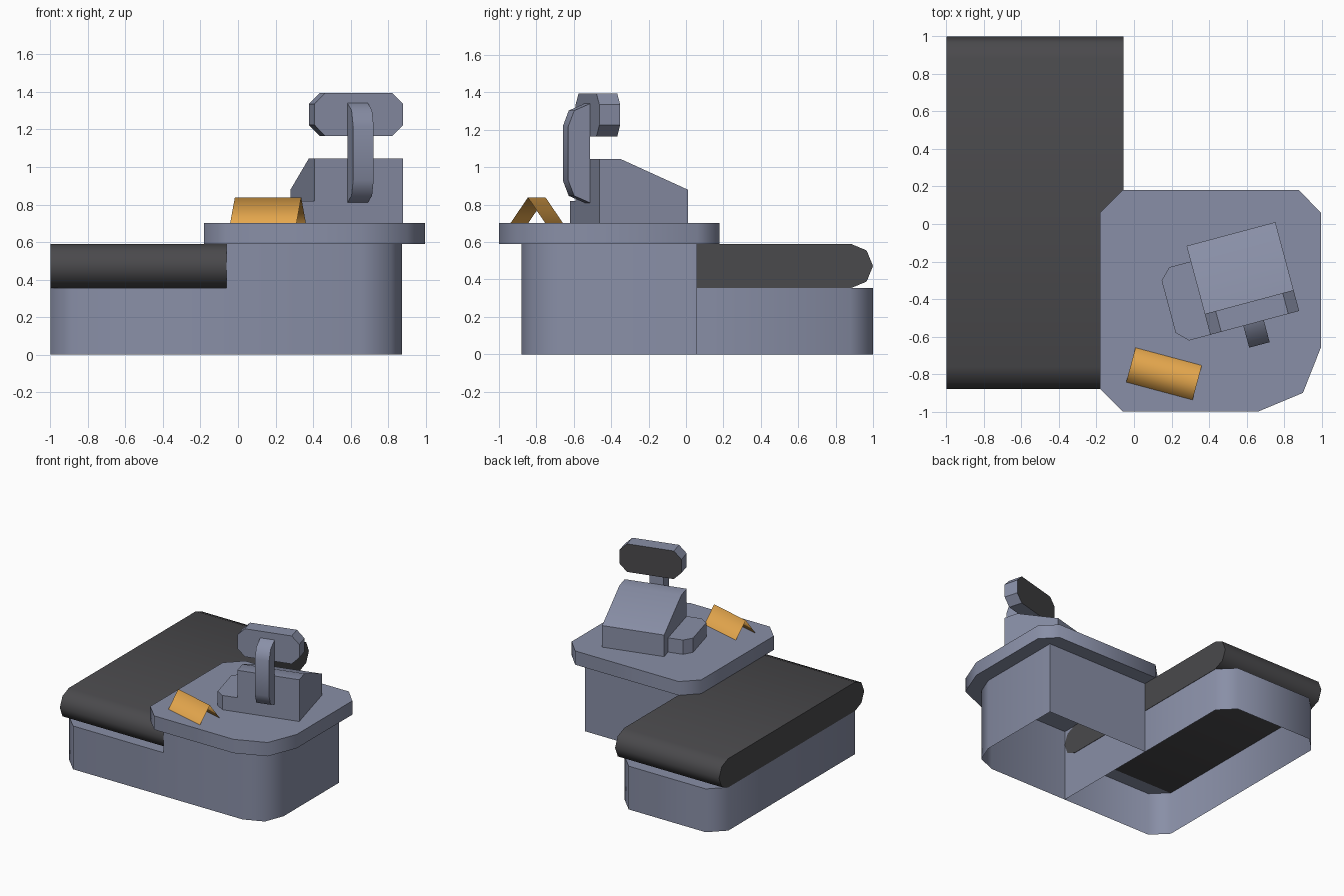
import bpy, bmesh, math

if "Cube" in bpy.data.objects:
    bpy.data.objects.remove(bpy.data.objects["Cube"])


def material(name, rgb):
    m = bpy.data.materials.new(name)
    m.diffuse_color = (*rgb, 1)
    m.use_nodes = True
    m.node_tree.nodes["Principled BSDF"].inputs["Base Color"].default_value = m.diffuse_color
    return m


GREY = material("blue_grey_metal", (0.25, 0.275, 0.385))
DARK = material("charcoal_rubber", (0.068, 0.067, 0.072))
ORANGE = material("orange_card", (0.79, 0.39, 0.075))


def finish(name, bm, mats, smooth=None, loc=(0, 0, 0), turn=0):
    me = bpy.data.meshes.new(name)
    bm.to_mesh(me)
    bm.free()
    ob = bpy.data.objects.new(name, me)
    bpy.context.collection.objects.link(ob)
    for m in mats:
        me.materials.append(m)
    ob.location = loc
    ob.rotation_euler.z = math.radians(turn)
    if smooth:
        bpy.ops.object.select_all(action='DESELECT')
        ob.select_set(True)
        bpy.context.view_layer.objects.active = ob
        bpy.ops.object.shade_smooth_by_angle(angle=math.radians(smooth))
    return ob


def prism(name, pts, lo, hi, axis, mats, smooth=None, loc=(0, 0, 0), turn=0):
    """Closed solid: a 2D outline extruded along one axis."""
    place = {'x': lambda a, b, t: (t, a, b),
             'y': lambda a, b, t: (a, t, b),
             'z': lambda a, b, t: (a, b, t)}[axis]
    bm = bmesh.new()
    rings = [[bm.verts.new(place(a, b, t)) for a, b in pts] for t in (lo, hi)]
    for r in rings:
        bm.faces.new(r)
    for i in range(len(pts)):
        j = (i + 1) % len(pts)
        bm.faces.new((rings[0][i], rings[0][j], rings[1][j], rings[1][i]))
    bmesh.ops.recalc_face_normals(bm, faces=bm.faces)
    return finish(name, bm, mats, smooth, loc, turn)


def tub(name, pts, height, skip=(), lid=True):
    """Open-bottomed thin shell from a counter-clockwise outline."""
    bm = bmesh.new()
    low = [bm.verts.new((x, y, 0)) for x, y in pts]
    top = [bm.verts.new((x, y, height)) for x, y in pts]
    for i in range(len(pts)):
        j = (i + 1) % len(pts)
        if i not in skip:
            bm.faces.new((low[i], low[j], top[j], top[i]))
    if lid:
        bm.faces.new(top)
    return finish(name, bm, [GREY], 50)


# Hollow bases: low one under the belt, tall one under the counter
tub("belt_base", [(-.06, -.88), (-.06, .06), (-.06, .88), (-.18, 1), (-.88, 1),
                  (-1, .88), (-1, -.76), (-.88, -.88)], .355, skip=(0,))
tub("counter_base", [(-.06, -.88), (.66, -.88), (.815, -.815), (.875, -.66),
                     (.875, .06), (-.06, .06)], .59, lid=False)

# Conveyor belt with rounded ends
R, ZC = .118, .472
belt = []
for yc, start in ((1 - R, -90), (-.88 + R, 90)):
    for k in range(5):
        a = math.radians(start + 45 * k)
        belt.append((yc + R * math.cos(a), ZC + R * math.sin(a)))
prism("conveyor_belt", belt, -1, -.057, 'x', [DARK], 50)

# Counter top with cut corners
prism("counter_top", [(-.06, -1), (.66, -1), (.9, -.9), (.995, -.66), (.995, .06),
                      (.88, .18), (-.06, .18), (-.18, .06), (-.18, -.88)],
      .59, .703, 'z', [GREY], 50)

# Cash register, turned on the counter
REG = dict(loc=(.58, -.29, 0), turn=15)
H = .245
prism("register_body", [(-H, .703), (H, .703), (H, .88), (-.13, 1.045), (-H, 1.045)],
      -H, H, 'x', [GREY], 30, **REG)
prism("register_side_tray", [(-H, -H), (-H, .159), (-.363, .159), (-.421, .101),
                             (-.421, -.187), (-.363, -H)],
      .703, .82, 'z', [GREY], **REG)
prism("screen_arm", [(-H, .81), (-H, 1.34), (-.332, 1.303), (-.365, 1.218),
                     (-.365, .93), (-.332, .847)],
      -.063, .05, 'x', [GREY], 50, **REG)

# Eight-sided screen with a dark display on its back
C, Z0, Z1 = .06, 1.165, 1.395
screen = prism("screen", [(-H + C, Z0), (H - C, Z0), (H, Z0 + C), (H, Z1 - C),
                          (H - C, Z1), (-H + C, Z1), (-H, Z1 - C), (-H, Z0 + C)],
               -H, -.13, 'y', [GREY, DARK], 30, **REG)
for p in screen.data.polygons:
    if p.normal.y > .9:
        p.material_index = 1

# Folded card sign: one sheet, smooth over the ridge
bm = bmesh.new()
rows = [[bm.verts.new((x, y, z)) for x in (-.183, .183)]
        for y, z in ((-.095, .703), (0, .838), (.095, .703))]
for a, b in zip(rows, rows[1:]):
    bm.faces.new((a[0], a[1], b[1], b[0]))
finish("folded_sign", bm, [ORANGE], 179, loc=(.16, -.798, 0), turn=-15)
